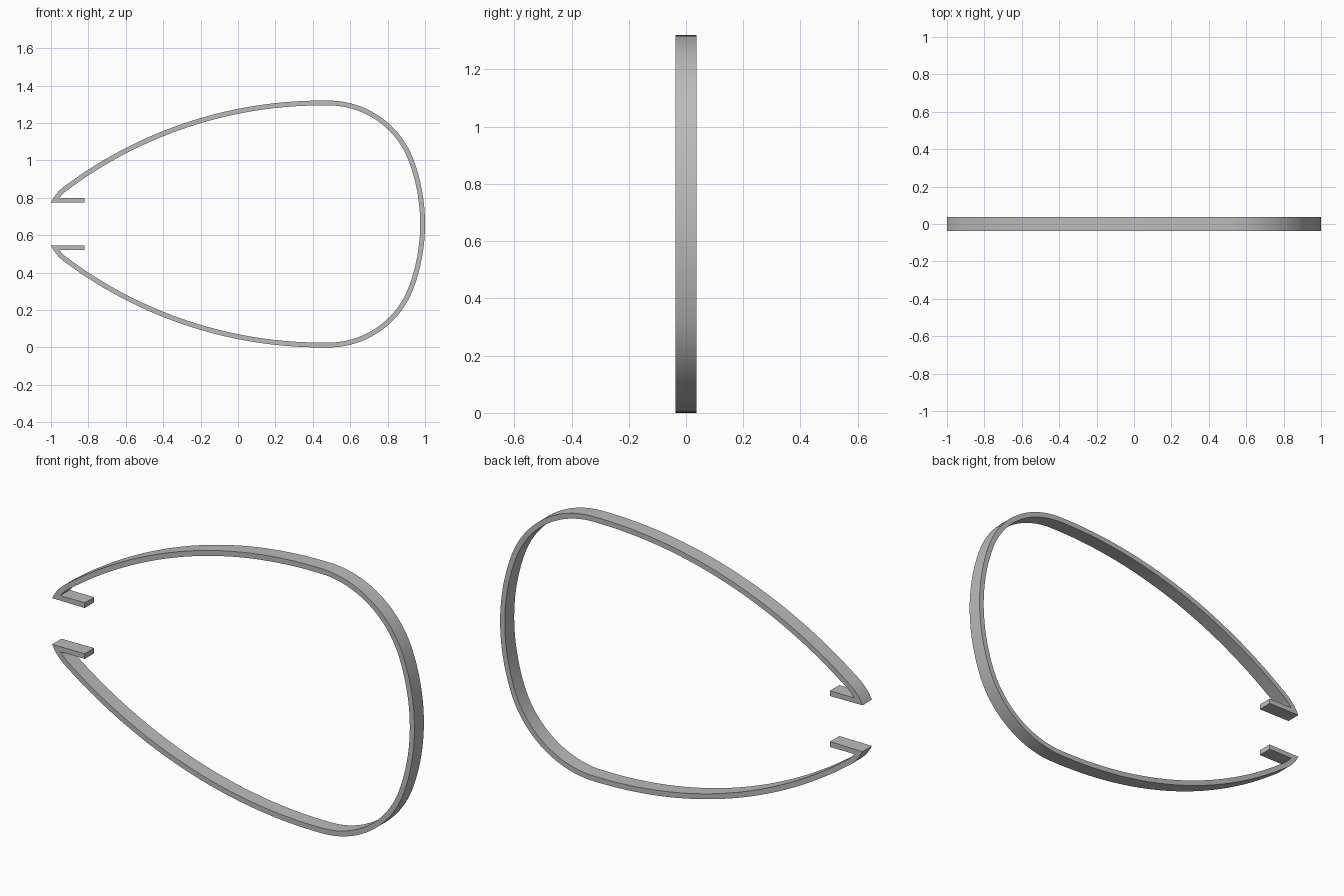
import bpy, bmesh
from math import radians, cos, sin

cube = bpy.data.objects.get("Cube")
if cube:
    bpy.data.objects.remove(cube)

THICK = 0.026      # band thickness
HALF_WIDTH = 0.037  # half of the band depth along y
MID_Z = 0.66       # mirror height of the loop


def arc(cx, cz, r, start, end, steps, inner_start=None):
    """Pairs of outer and inner points along an arc, angles in degrees."""
    inner_start = start if inner_start is None else inner_start
    pairs = []
    for i in range(steps + 1):
        t = i / steps
        a = radians(start + (end - start) * t)
        b = radians(inner_start + (end - inner_start) * t)
        s = r - THICK
        pairs.append(((cx + r * cos(a), cz + r * sin(a)),
                      (cx + s * cos(b), cz + s * sin(b))))
    return pairs


# Upper half: hooked end, tip, long shoulder, corner, shallow far side
upper = [((-0.82, 0.774), (-0.82, 0.80))]
upper += arc(-0.788, 0.672, 0.236, 154, 127, 8, inner_start=142.5)
upper += arc(0.45, -0.98, 2.30, 126.87, 90, 28)[1:]
upper += arc(0.483, 0.834, 0.486, 90, 20, 20)
upper += arc(0.007, MID_Z, 0.993, 20, 0, 10)[1:]

# Lower half mirrors the upper half
lower = [tuple((x, 2 * MID_Z - z) for x, z in pair) for pair in upper[-2::-1]]
path = upper + lower

# Sweep the rectangular section along the path
bm = bmesh.new()
rings = []
for (ox, oz), (ix, iz) in path:
    rings.append([bm.verts.new(co) for co in (
        (ox, -HALF_WIDTH, oz), (ox, HALF_WIDTH, oz),
        (ix, HALF_WIDTH, iz), (ix, -HALF_WIDTH, iz))])
for a, b in zip(rings, rings[1:]):
    for i in range(4):
        j = (i + 1) % 4
        bm.faces.new((a[i], a[j], b[j], b[i]))
bm.faces.new(rings[0])
bm.faces.new(rings[-1])
bmesh.ops.recalc_face_normals(bm, faces=bm.faces)
mesh = bpy.data.meshes.new("band_loop")
bm.to_mesh(mesh)
bm.free()

# Plain grey metal
grey = bpy.data.materials.new("grey")
grey.use_nodes = True
colour = (0.5, 0.5, 0.5, 1)
grey.diffuse_color = colour
grey.node_tree.nodes["Principled BSDF"].inputs["Base Color"].default_value = colour
mesh.materials.append(grey)

band = bpy.data.objects.new("band_loop", mesh)
bpy.context.collection.objects.link(band)
bpy.context.view_layer.objects.active = band
band.select_set(True)
bpy.ops.object.shade_smooth_by_angle(angle=radians(30))
